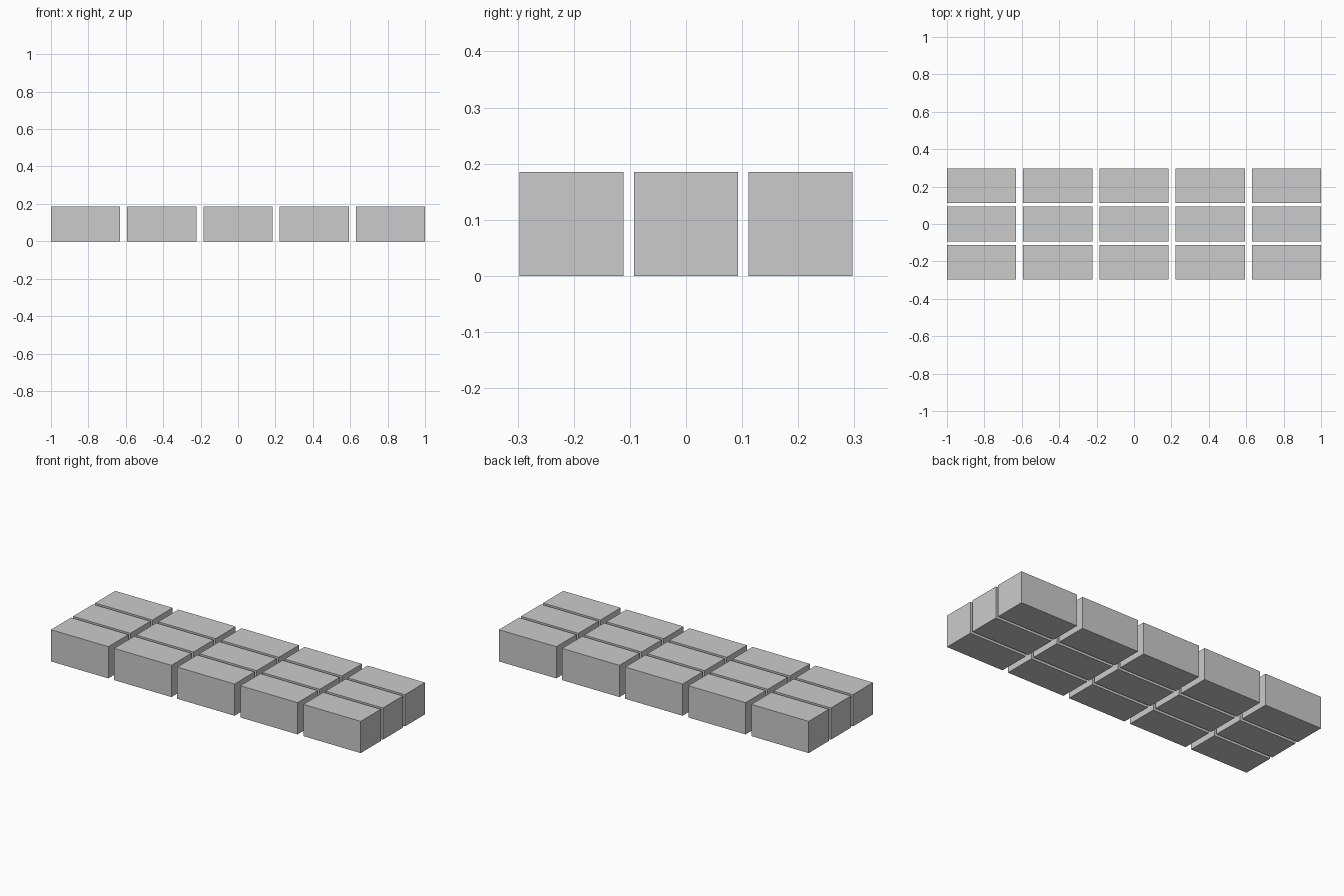
import bpy

if "Cube" in bpy.data.objects:
    bpy.data.objects.remove(bpy.data.objects["Cube"])

# Unit: 5 bricks of 10 units plus 4 gaps of 1 unit span 2.0
U = 2.0 / 54
SIZE = (10 * U, 5 * U, 5 * U)
PITCH_X, PITCH_Y = 11 * U, 5.5 * U
COLS, ROWS = 5, 3


def brick(name, x, y):
    bpy.ops.mesh.primitive_cube_add(size=1, location=(x, y, SIZE[2] / 2))
    ob = bpy.context.object
    ob.name = name
    ob.scale = SIZE
    bpy.ops.object.transform_apply(location=False, rotation=False, scale=True)


# Single layer of bricks in a grid
for row in range(ROWS):
    for col in range(COLS):
        brick(f"brick_row{row + 1}_col{col + 1}",
              (col - (COLS - 1) / 2) * PITCH_X,
              (row - (ROWS - 1) / 2) * PITCH_Y)
